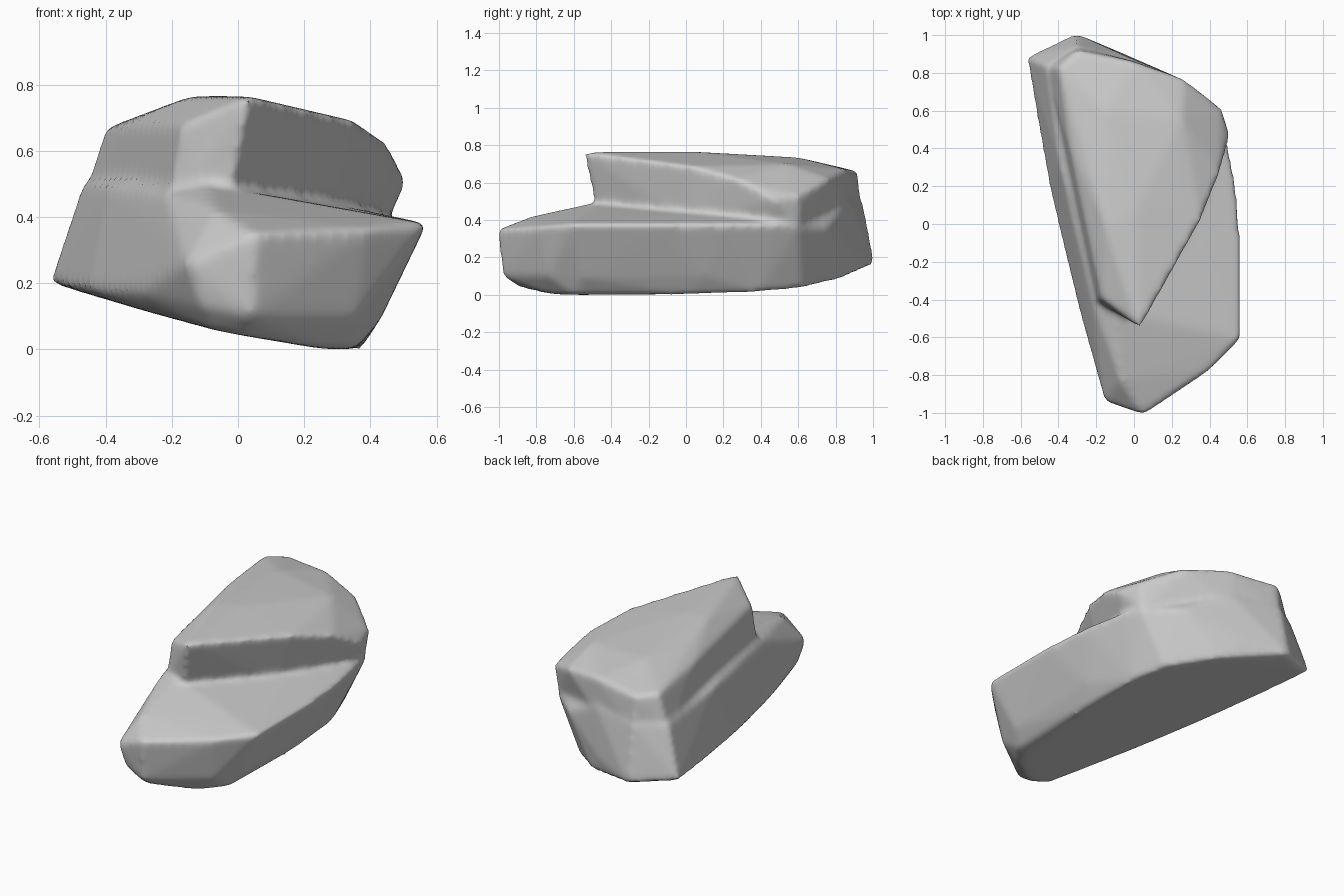
import bpy, bmesh, math

if "Cube" in bpy.data.objects:
    bpy.data.objects.remove(bpy.data.objects["Cube"])


def boulder(name, *rings):
    """Chiselled convex stone wrapped around a few contour rings."""
    bm = bmesh.new()
    for ring in rings:
        for p in ring:
            bm.verts.new(p)
    bmesh.ops.convex_hull(bm, input=bm.verts[:])
    loose = [v for v in bm.verts if not v.link_faces]
    bmesh.ops.delete(bm, geom=loose, context='VERTS')
    bmesh.ops.recalc_face_normals(bm, faces=bm.faces[:])
    me = bpy.data.meshes.new(name)
    bm.to_mesh(me)
    bm.free()
    ob = bpy.data.objects.new(name, me)
    bpy.context.collection.objects.link(ob)
    return ob


# tilted underside, following one sloping plane
foot = [(-.53, .87), (-.32, .95), (.05, .83), (.28, .62), (.35, .4), (.37, 0),
        (.355, -.6), (.25, -.73), (.02, -.89), (-.09, -.86), (-.28, -.3), (-.43, .3)]
underside = [(x, y, max(0, .07 - .19 * x + .03 * y)) for x, y in foot]

# widest contour of the lower stone, then its sloping ledge
belly = [(-.57, .885, .2), (-.31, 1.01, .165), (-.05, .9, .2), (.43, -.55, .09),
         (.43, .1, .1), (.36, -.74, .1), (.04, -.98, .1), (-.12, -.92, .13),
         (-.155, -.94, .26), (-.3, -.42, .17), (-.45, .2, .18)]
ledge = [(.05, -1.01, .35), (.39, -.785, .365), (.57, -.61, .38), (.57, -.1, .38),
         (.545, .2, .38), (.49, .48, .38), (.45, .6, .36), (.27, .76, .36),
         (-.07, -.83, .42), (-.1, -.46, .5), (-.22, -.42, .47), (-.39, .3, .5),
         (-.47, .84, .5), (-.3, .945, .5), (0, .87, .5)]
rock = boulder("rock", underside, belly, ledge)

# upper slab: hidden base, left rim and back, overhanging nose and right rim
base = [(-.04, -.47, .4), (.28, .02, .38), (.44, .45, .37), (.44, .6, .36),
        (-.21, -.4, .42), (-.47, .83, .45), (-.3, .94, .45), (0, .86, .45)]
crown = [(-.4, .83, .67), (-.3, .92, .66), (-.34, .4, .68), (-.17, -.4, .68),
         (-.15, .6, .735), (-.15, 0, .765), (0, .05, .765), (0, .86, .67)]
rim = [(.035, -.55, .765), (.2, -.25, .725), (.355, .02, .69), (.455, .27, .62),
       (.51, .47, .51), (.465, .61, .53), (.27, .765, .62), (.25, .55, .7)]
slab = boulder("upper_slab", base, crown, rim)

# fuse both stones into one
union = rock.modifiers.new("fuse", 'BOOLEAN')
union.operation = 'UNION'
union.solver = 'EXACT'
union.object = slab
bpy.context.view_layer.objects.active = rock
rock.select_set(True)
bpy.ops.object.modifier_apply(modifier=union.name)
bpy.data.objects.remove(slab)

# wear the edges and the notch down to soft creases
skin = rock.modifiers.new("even_skin", 'REMESH')
skin.mode = 'VOXEL'
skin.voxel_size = .016
skin.use_smooth_shade = True
wear = rock.modifiers.new("weathering", 'SMOOTH')
wear.factor = .5
wear.iterations = 14
bpy.ops.object.shade_smooth()
